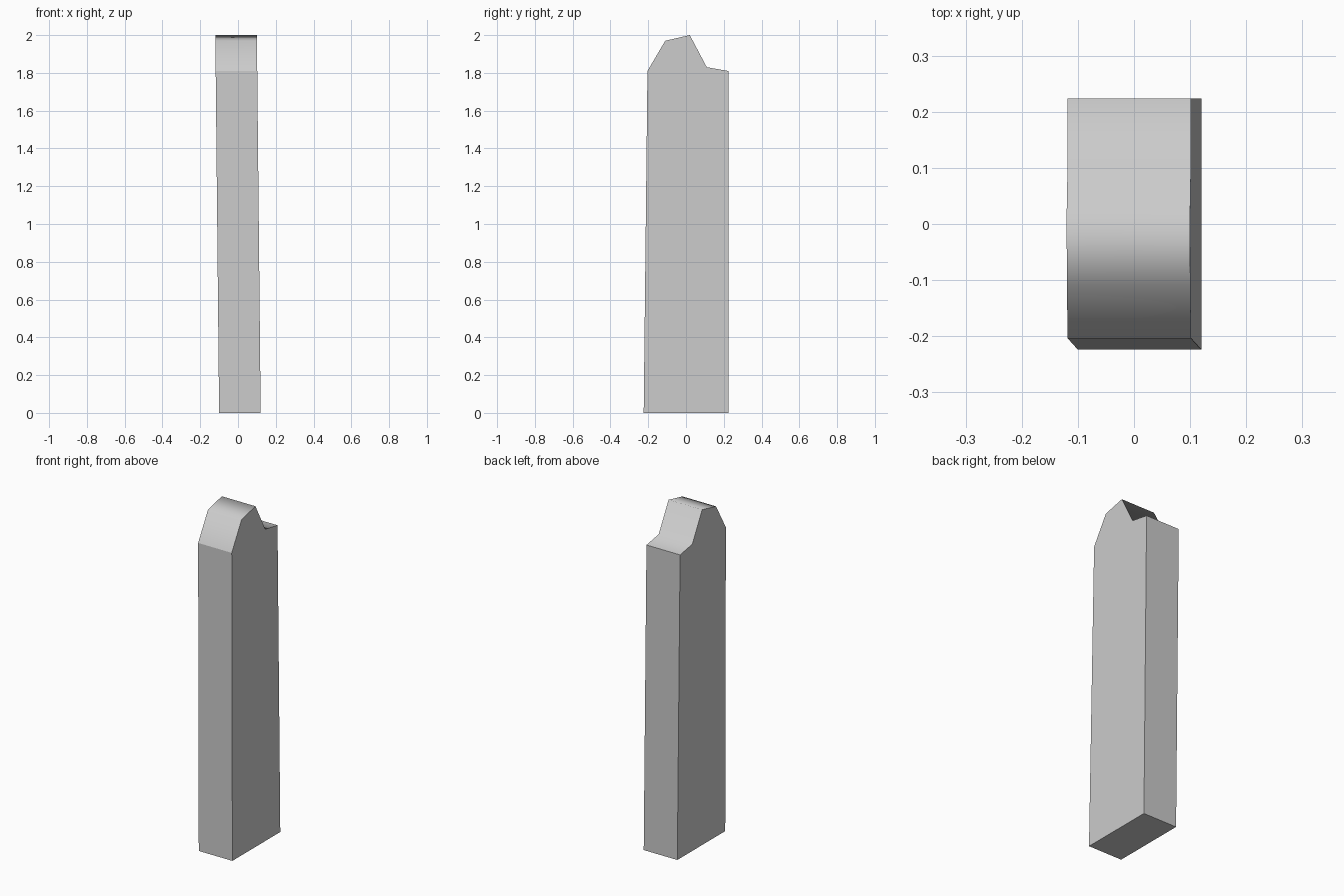
import bpy, bmesh

cube = bpy.data.objects.get("Cube")
if cube:
    bpy.data.objects.remove(cube, do_unlink=True)

# Plain grey material
grey = bpy.data.materials.new("light_grey")
grey.use_nodes = True
colour = (0.6, 0.6, 0.6, 1)
grey.diffuse_color = colour
grey.node_tree.nodes["Principled BSDF"].inputs["Base Color"].default_value = colour

# Side outline (y, z): bottom, back, shoulder, peak, front
outline = [(-0.224, 0), (0.224, 0), (0.224, 1.81), (0.11, 1.83),
           (0.02, 2.0), (-0.11, 1.97), (-0.204, 1.81)]
HALF_WIDTH = 0.11


def lean(z):
    """Sideways offset of the slightly tilted slab at height z."""
    return 0.01 * (1 - z)


# Extrude the outline across the width, leaning sideways with height
bm = bmesh.new()
right, left = [[bm.verts.new((s * HALF_WIDTH + lean(z), y, z)) for y, z in outline]
               for s in (-1, 1)]
bm.faces.new(right)
bm.faces.new(left)
for i in range(len(outline)):
    j = (i + 1) % len(outline)
    bm.faces.new((right[i], right[j], left[j], left[i]))
bmesh.ops.recalc_face_normals(bm, faces=bm.faces)

# Smooth only across the carved top; all other edges stay crisp
top = {f for f in bm.faces if f.normal.z > 0.3}
for f in bm.faces:
    f.smooth = f in top
for e in bm.edges:
    e.smooth = all(f in top for f in e.link_faces)

mesh = bpy.data.meshes.new("post")
bm.to_mesh(mesh)
bm.free()
mesh.materials.append(grey)
post = bpy.data.objects.new("post", mesh)
bpy.context.collection.objects.link(post)
